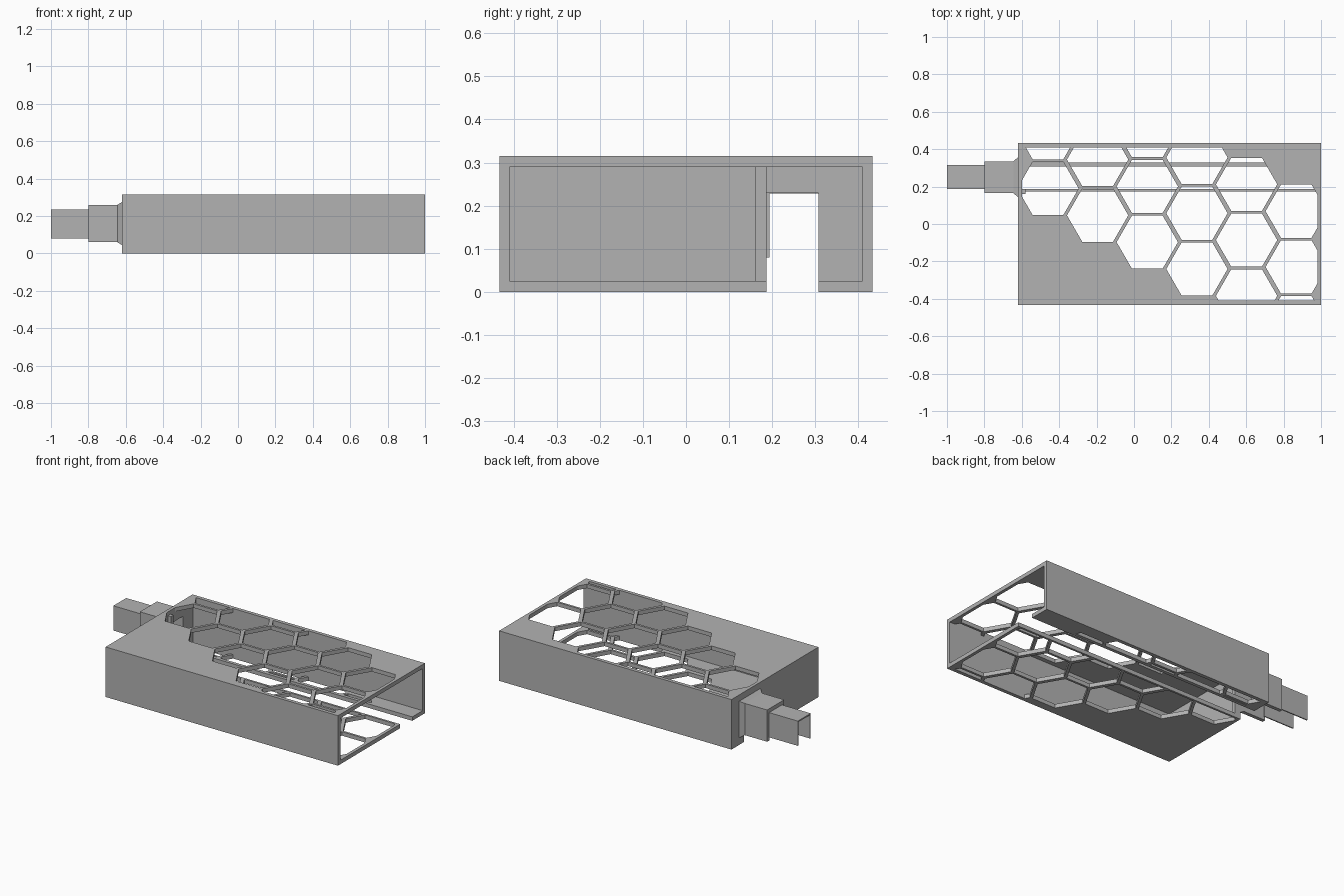
import bpy, bmesh, math
from mathutils import Matrix

if "Cube" in bpy.data.objects:
    bpy.data.objects.remove(bpy.data.objects["Cube"], do_unlink=True)

grey = bpy.data.materials.new("plain_grey")
grey.use_nodes = True
grey.diffuse_color = (0.45, 0.45, 0.45, 1)
grey.node_tree.nodes["Principled BSDF"].inputs["Base Color"].default_value = (0.45, 0.45, 0.45, 1)


def make(name, bm):
    bmesh.ops.recalc_face_normals(bm, faces=bm.faces)
    mesh = bpy.data.meshes.new(name)
    bm.to_mesh(mesh)
    bm.free()
    mesh.materials.append(grey)
    ob = bpy.data.objects.new(name, mesh)
    bpy.context.collection.objects.link(ob)
    return ob


def box(name, x, y, z):
    bm = bmesh.new()
    bmesh.ops.create_cube(bm, size=1)
    for v in bm.verts:
        v.co = [r[0] if c < 0 else r[1] for c, r in zip(v.co, (x, y, z))]
    return make(name, bm)


def cut(ob, cutter):
    mod = ob.modifiers.new("cut", "BOOLEAN")
    mod.operation = "DIFFERENCE"
    mod.solver = "EXACT"
    mod.object = cutter
    cutter.hide_render = True
    cutter.hide_viewport = True
    cutter.hide_set(True)


def channel(name, x, y, z, side, top):
    """Upside-down U profile, open at the bottom and both ends."""
    (a, b), (lo, hi) = y, z
    outline = [(a, lo), (a, hi), (b, hi), (b, lo), (b - side, lo),
               (b - side, hi - top), (a + side, hi - top), (a + side, lo)]
    bm = bmesh.new()
    face = bm.faces.new([bm.verts.new((x[0], p, q)) for p, q in outline])
    ext = bmesh.ops.extrude_face_region(bm, geom=[face])["geom"]
    for v in ext:
        if isinstance(v, bmesh.types.BMVert):
            v.co.x = x[1]
    return make(name, bm)


# Main dimensions
X0, X1, W, H, T = -0.62, 1.0, 0.433, 0.315, 0.025
IN = W - 0.023
LIP = 0.98
SLOT = (0.187, 0.307)
RAILS = ((0.174, SLOT[0]), (SLOT[1], 0.328))

# Hexagon cutter, columns stepping diagonally
bm = bmesh.new()
for i in range(6):
    for j in range(2 if i < 2 else 3):
        at = Matrix.Translation((-0.46 + 0.2655 * i, 0.19 - 0.1435 * i + 0.298 * j, H / 2))
        bmesh.ops.create_cone(bm, cap_ends=True, segments=6, radius1=0.164, radius2=0.164,
                              depth=1, matrix=at @ Matrix.Rotation(math.pi / 6, 4, "Z"))
# keep one hexagon corner pointing along x
first = min(bm.verts, key=lambda v: v.co.x)
if abs(first.co.x - (-0.46 - 0.164)) > 0.005:
    bm.clear()
    for i in range(6):
        for j in range(2 if i < 2 else 3):
            at = Matrix.Translation((-0.46 + 0.2655 * i, 0.19 - 0.1435 * i + 0.298 * j, H / 2))
            bmesh.ops.create_cone(bm, cap_ends=True, segments=6, radius1=0.164,
                                  radius2=0.164, depth=1,
                                  matrix=at @ Matrix.Rotation(math.pi / 2, 4, "Z"))
hexes = make("hexagon_cutter", bm)

# Side walls
box("front_wall", (X0, X1), (-W, -IN), (0, H))
box("back_wall", (X0, X1), (IN, W), (0, H))

# Perforated top and split bottom
inner = X0 + 0.02
for name, y, z in (("top_panel", (-IN, IN), (H - T, H)),
                   ("bottom_panel_front", (-IN, RAILS[0][0]), (0, T)),
                   ("bottom_panel_back", (RAILS[1][1], IN), (0, T))):
    cut(box(name, (inner, LIP), y, z), hexes)
box("top_lip", (LIP, X1), (-IN, IN), (H - T, H))
box("bottom_lip_front", (LIP, X1), (-IN, RAILS[0][0]), (0, T))
box("bottom_lip_back", (LIP, X1), (RAILS[1][1], IN), (0, T))
for name, y in zip(("slot_rail_front", "slot_rail_back"), RAILS):
    box(name, (inner, X1), y, (0, T))

# Closed end with the slot opening
end = box("end_wall", (X0, inner), (-IN, IN), (0, H))
cut(end, box("slot_cutter", (X0 - 0.1, inner + 0.1), SLOT, (-0.1, 0.23)))
box("end_post", (inner, inner + 0.02), (0.16, SLOT[0]), (T, H - T))

# Stepped connector
channel("connector_sleeve", (-0.8, X0), (0.165, 0.335), (0.06, 0.26), 0.022, 0.025)
channel("connector_tip", (-1.0, -0.79), (0.187, 0.315), (0.08, 0.236), 0.007, 0.008)

# Flare where the sleeve meets the end wall
flare = channel("connector_flare", (X0 - 0.025, X0), (0.165, 0.335), (0.06, 0.26), 0.022, 0.025)
for v in flare.data.vertices:
    if v.co.x > X0 - 0.01:
        if v.co.y < 0.17 or v.co.y > 0.33:
            v.co.y += math.copysign(0.022, v.co.y - 0.25)
        v.co.z += 0.015 if v.co.z > 0.25 else (-0.015 if v.co.z < 0.07 else 0)
